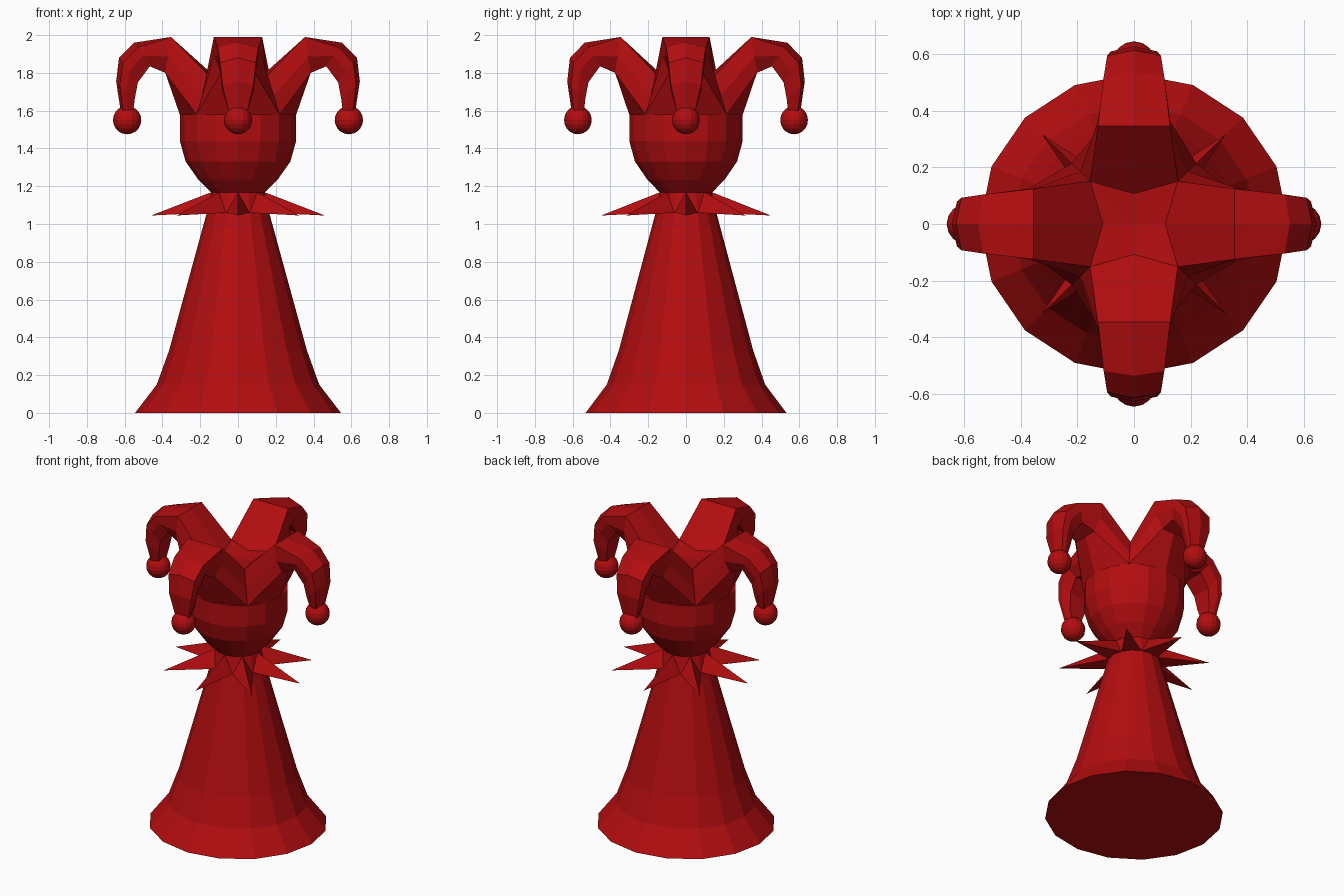
import bpy, bmesh, math
from mathutils import Matrix, Vector

if "Cube" in bpy.data.objects:
    bpy.data.objects.remove(bpy.data.objects["Cube"])

red = bpy.data.materials.new("deep_red")
red.diffuse_color = (0.45, 0.004, 0.005, 1)
red.use_nodes = True
red.node_tree.nodes["Principled BSDF"].inputs["Base Color"].default_value = red.diffuse_color
YS = 0.975  # the whole figure is slightly narrower front to back


def finish(bm, name):
    bmesh.ops.scale(bm, vec=(1, YS, 1), verts=bm.verts)
    bmesh.ops.recalc_face_normals(bm, faces=bm.faces)
    me = bpy.data.meshes.new(name)
    bm.to_mesh(me)
    bm.free()
    me.materials.append(red)
    ob = bpy.data.objects.new(name, me)
    bpy.context.collection.objects.link(ob)
    return ob


def loft(bm, rings):
    """Skin closed rings of equal length and cap both ends."""
    vs = [[bm.verts.new(p) for p in r] for r in rings]
    n = len(vs[0])
    for a, b in zip(vs, vs[1:]):
        for i in range(n):
            bm.faces.new((a[i], a[(i + 1) % n], b[(i + 1) % n], b[i]))
    bm.faces.new(vs[0])
    bm.faces.new(vs[-1])


def lathe(name, profile, sides=16):
    bm = bmesh.new()
    loft(bm, [[(r * math.cos(math.tau * i / sides), r * math.sin(math.tau * i / sides), z)
               for i in range(sides)] for r, z in profile])
    return finish(bm, name)


# Flared body and round head
lathe("body", [(0.545, 0), (0.43, 0.15), (0.365, 0.33), (0.165, 1.06), (0.14, 1.17)])
lathe("head", [(0.14, 1.165), (0.21, 1.235), (0.277, 1.33), (0.308, 1.44), (0.308, 1.58)])

# Collar of eight drooping spikes
bm = bmesh.new()
for k in range(8):
    rot = Matrix.Rotation(k * math.tau / 8, 3, 'Z')
    pts = [(0.10, 0, 1.17), (0.10, -0.06, 1.06), (0.10, 0.06, 1.06),
           (0.15, 0, 1.165), (0.15, -0.062, 1.06), (0.15, 0.062, 1.06), (0.46, 0, 1.045)]
    v = [bm.verts.new(rot @ Vector(p)) for p in pts]
    for f in ((0, 2, 1), (0, 1, 4, 3), (1, 2, 5, 4), (2, 0, 3, 5), (3, 4, 6), (4, 5, 6), (5, 3, 6)):
        bm.faces.new([v[i] for i in f])
finish(bm, "collar")

# Curling hat horns: outer x, z, inner x, z, half width
SECTIONS = [(0.355, 1.99, 0.385, 1.80, 0.128), (0.55, 1.96, 0.467, 1.835, 0.107),
            (0.63, 1.88, 0.53, 1.75, 0.095), (0.645, 1.755, 0.547, 1.66, 0.082),
            (0.62, 1.59, 0.555, 1.59, 0.048)]


def horn_rings():
    # root meets the neighbouring horns on the diagonals
    rings = [[(0.11, 0, 1.77), (0.155, 0.155, 1.785), (0.19, 0.19, 1.68), (0.22, 0.22, 1.58),
              (0.305, 0, 1.57), (0.22, -0.22, 1.58), (0.19, -0.19, 1.68), (0.155, -0.155, 1.785)]]
    for k, (xo, zo, xi, zi, w) in enumerate(SECTIONS):
        def at(t, y):
            return (xo + (xi - xo) * t, y, zo + (zi - zo) * t)
        d = 0.0 if k == 0 else 0.2
        half = [(d, w), (0.55, w), (1, 0.7 * w)]
        rings.append([at(0, 0)] + [at(t, y) for t, y in half] + [at(1, 0)]
                     + [at(t, -y) for t, y in reversed(half)])
    return rings


for k, side in enumerate(("right", "back", "left", "front")):
    rot = Matrix.Rotation(k * math.pi / 2, 4, 'Z')
    bm = bmesh.new()
    loft(bm, horn_rings())
    bmesh.ops.transform(bm, matrix=rot, verts=bm.verts)
    finish(bm, side + "_horn")
    # Bell at the horn tip
    bm = bmesh.new()
    bmesh.ops.create_uvsphere(bm, u_segments=16, v_segments=10, radius=0.075,
                              matrix=rot @ Matrix.Translation((0.587, 0, 1.55)))
    finish(bm, side + "_bell")

# Star-shaped crown patch between the horns
bm = bmesh.new()
star = []
for k in range(8):
    r, z = ((0.11, 1.77), (0.219, 1.785))[k % 2]
    a = k * math.tau / 8
    star.append(bm.verts.new((r * math.cos(a), r * math.sin(a), z)))
mid = bm.verts.new((0, 0, 1.76))
for k in range(8):
    bm.faces.new((mid, star[k], star[(k + 1) % 8]))
finish(bm, "crown")
